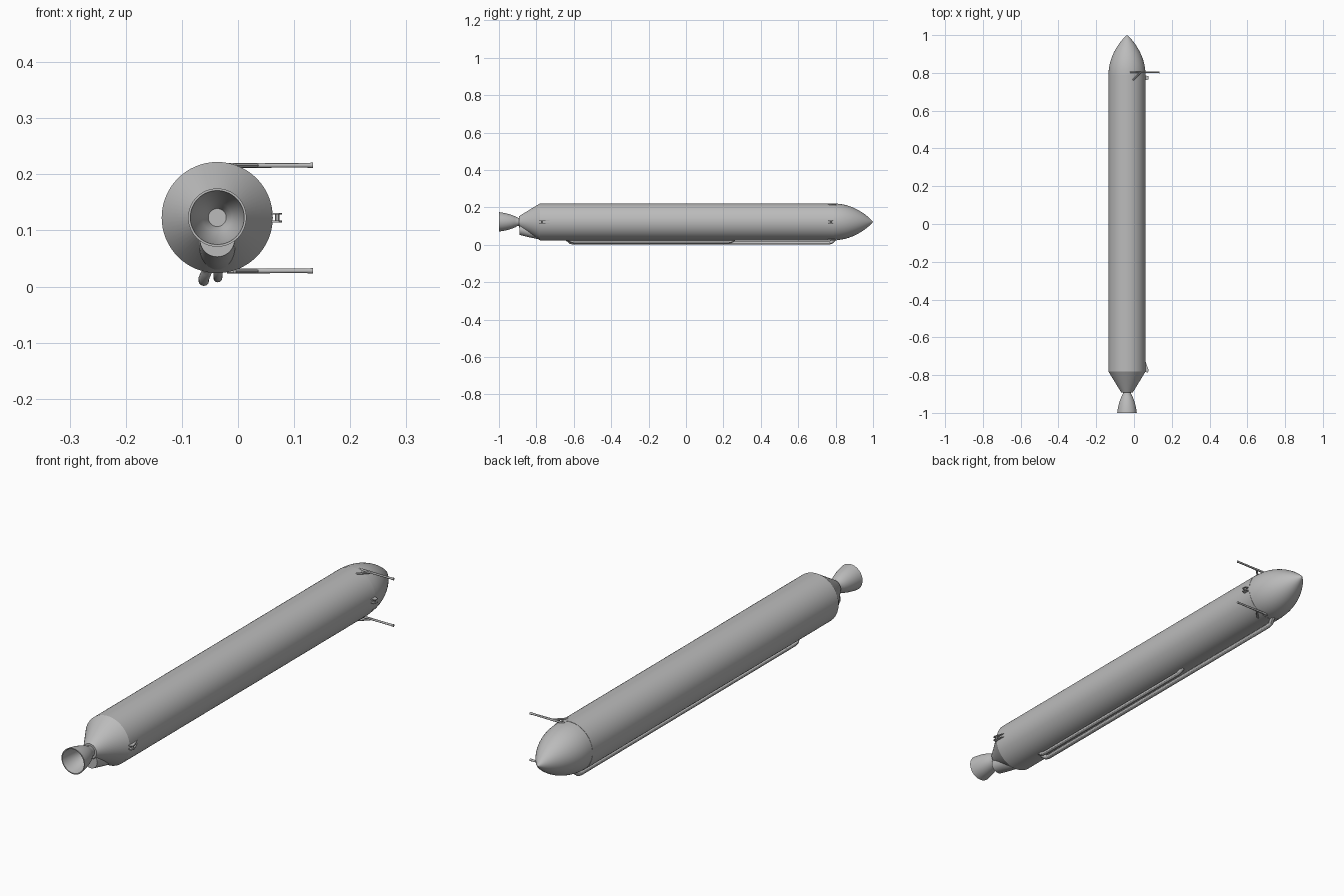
import bpy, bmesh, math
from mathutils import Vector

if "Cube" in bpy.data.objects:
    bpy.data.objects.remove(bpy.data.objects["Cube"])

CX, CZ, R = -0.037, 0.123, 0.099   # body axis and radius

grey = bpy.data.materials.new("light_grey")
grey.diffuse_color = (0.5, 0.5, 0.5, 1)
grey.use_nodes = True
grey.node_tree.nodes["Principled BSDF"].inputs["Base Color"].default_value = grey.diffuse_color


def finish(name, bm):
    bmesh.ops.recalc_face_normals(bm, faces=bm.faces)
    mesh = bpy.data.meshes.new(name)
    bm.to_mesh(mesh)
    bm.free()
    obj = bpy.data.objects.new(name, mesh)
    bpy.context.collection.objects.link(obj)
    mesh.materials.append(grey)
    smooth(obj)
    return obj


def smooth(obj):
    bpy.ops.object.select_all(action='DESELECT')
    obj.select_set(True)
    bpy.context.view_layer.objects.active = obj
    bpy.ops.object.shade_smooth_by_angle(angle=math.radians(30))


def loft(name, rings, segments=64):
    """Skin circles given as (y, radius, centre z), all facing along y."""
    bm = bmesh.new()
    loops = []
    for y, r, z in rings:
        if r < 1e-5:
            loops.append([bm.verts.new((CX, y, z))] * segments)
            continue
        loops.append([bm.verts.new((CX + r * math.cos(a), y, z + r * math.sin(a)))
                      for a in (2 * math.pi * i / segments for i in range(segments))])
    for lo, hi in zip(loops, loops[1:]):
        for i in range(segments):
            j = (i + 1) % segments
            quad = list(dict.fromkeys((lo[i], lo[j], hi[j], hi[i])))
            bm.faces.new(quad)
    for end in (loops[0], loops[-1]):
        if end[0] is not end[1]:
            bm.faces.new(end)
    return finish(name, bm)


def tube(name, points, radius, scales=None):
    """Round tube along a polyline, with optional thickness per point."""
    curve = bpy.data.curves.new(name, 'CURVE')
    curve.dimensions = '3D'
    curve.bevel_depth = radius
    curve.bevel_resolution = 4
    curve.use_fill_caps = True
    line = curve.splines.new('POLY')
    line.points.add(len(points) - 1)
    for i, p in enumerate(points):
        line.points[i].co = (*p, 1)
        line.points[i].radius = scales[i] if scales else 1
    obj = bpy.data.objects.new(name, curve)
    bpy.context.collection.objects.link(obj)
    bpy.ops.object.select_all(action='DESELECT')
    obj.select_set(True)
    bpy.context.view_layer.objects.active = obj
    bpy.ops.object.convert(target='MESH')
    obj = bpy.context.object
    obj.data.materials.clear()
    obj.data.materials.append(grey)
    smooth(obj)


def plate(name, outline, z, thick):
    """Extrude an xy outline to a flat plate centred on height z."""
    bm = bmesh.new()
    face = bm.faces.new([bm.verts.new((x, y, z - thick / 2)) for x, y in outline])
    ext = bmesh.ops.extrude_face_region(bm, geom=[face])
    bmesh.ops.translate(bm, vec=(0, 0, thick),
                        verts=[v for v in ext['geom'] if isinstance(v, bmesh.types.BMVert)])
    finish(name, bm)


# Tank with its tapered aft skirt
loft("tank_body", [(-0.893, 0.03, CZ), (-0.78, R, CZ), (0.79, R, CZ)])

# Rounded ogive nose
nose = []
for i in range(17):
    t = math.sin(math.pi / 2 * i / 16)
    nose.append((0.79 + 0.21 * t, 0.098 * max(0, 1 - t * t) ** 0.9, CZ))
loft("nose_cone", nose)

# Hollow engine bell: outer wall, lip, inner wall, domed throat
bell = [(-0.885, 0.021), (-0.9, 0.022), (-0.915, 0.030), (-0.935, 0.038),
        (-0.96, 0.045), (-0.98, 0.049), (-1.0, 0.052)]
inner = [(y, r - 0.004) for y, r in reversed(bell[1:])]
dome = [(-0.893, 0.016), (-0.889, 0.009), (-0.888, 0)]
loft("engine_bell", [(y, r, CZ) for y, r in bell + inner + dome])

# Exhaust fairing under the skirt
loft("exhaust_fairing", [(-0.89, 0.031, 0.084), (-0.84, 0.032, 0.073),
                         (-0.78, 0.033, 0.061), (-0.74, 0.031, 0.064)], 40)


# Feed pipes under the tank, with bent ends
def feed_pipe(name, x, z, top, start, end, r):
    tube(name, [(top, start - 0.022, 0.032), (top, start - 0.016, 0.026),
                (x, start - 0.003, z + 0.004), (x, start + 0.012, z),
                (x, end - 0.012, z), (x, end + 0.003, z + 0.004),
                (top, end + 0.016, 0.026), (top, end + 0.022, 0.032)], r)


feed_pipe("long_feed_pipe", -0.061, 0.0105, -0.056, -0.615, 0.775, 0.0095)
feed_pipe("short_feed_pipe", -0.036, 0.0155, -0.036, -0.61, 0.24, 0.008)

# Forward struts, each with a diagonal brace
for label, z in (("upper", 0.216), ("lower", 0.028)):
    tube(label + "_strut", [(-0.02, 0.803, z), (0.03, 0.803, z), (0.09, 0.803, z),
                            (0.12, 0.803, z), (0.134, 0.803, z)],
         0.005, [0.9, 0.9, 0.8, 0.8, 1])
    tube(label + "_strut_brace", [(-0.006, 0.762, z), (0.035, 0.803, z)], 0.004)

# Side attachment brackets: paired lugs joined by a pin
for label, s in (("upper", 1), ("lower", -1)):
    plate(label + "_forward_lug", [(0.058, 0.76), (0.078, 0.765), (0.078, 0.782), (0.058, 0.787)],
          CZ + s * 0.007, 0.003)
    plate(label + "_aft_lug", [(0.058, -0.72), (0.078, -0.775), (0.073, -0.787), (0.056, -0.782)],
          CZ + s * 0.007, 0.003)
for label, y in (("forward", 0.774), ("aft", -0.772)):
    tube(label + "_lug_pin", [(0.07, y, CZ - 0.008), (0.07, y, CZ + 0.008)], 0.004)
